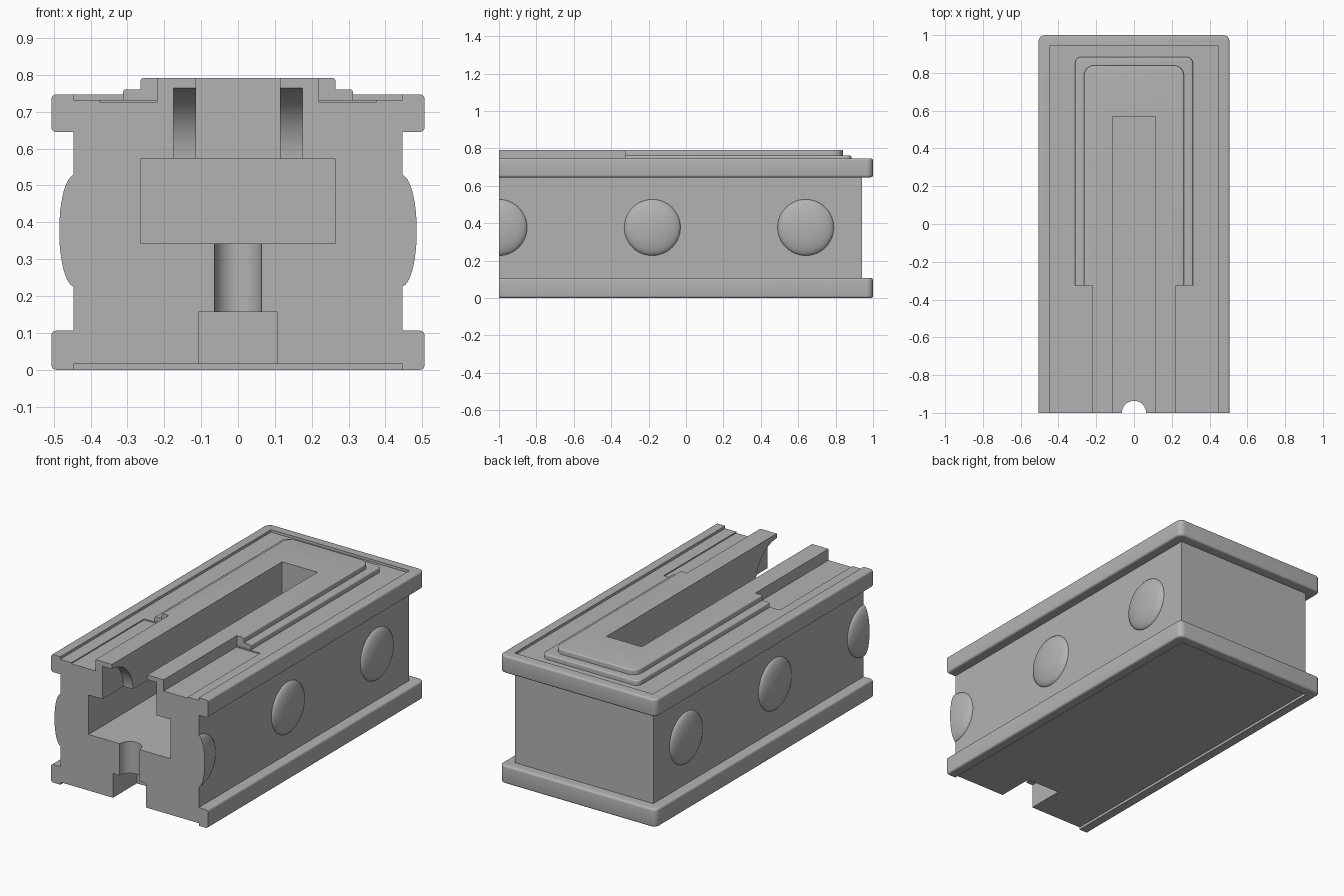
import bpy, bmesh, math
from mathutils import Matrix, Vector

old = bpy.data.objects.get("Cube")
if old:
    bpy.data.objects.remove(old, do_unlink=True)

grey = bpy.data.materials.new("plain grey")
grey.use_nodes = True
colour = (0.45, 0.45, 0.45, 1)
grey.diffuse_color = colour
grey.node_tree.nodes["Principled BSDF"].inputs["Base Color"].default_value = colour

CUT = -1.0      # plane of the sectioned front
OVER = -1.3     # parts start beyond it and are trimmed


def finish(bm, name):
    mesh = bpy.data.meshes.new(name)
    bm.to_mesh(mesh)
    bm.free()
    mesh.materials.append(grey)
    ob = bpy.data.objects.new(name, mesh)
    bpy.context.collection.objects.link(ob)
    return ob


def block(name, x0, x1, y0, y1, z0, z1, corner=0, top=0, bottom=0):
    """Box with rounded upright corners and rounded top or bottom edges."""
    bm = bmesh.new()
    bmesh.ops.create_cube(bm, size=1)
    bmesh.ops.scale(bm, vec=(x1 - x0, y1 - y0, z1 - z0), verts=bm.verts)
    bmesh.ops.translate(bm, vec=((x0 + x1) / 2, (y0 + y1) / 2, (z0 + z1) / 2), verts=bm.verts)
    if corner:
        upright = [e for e in bm.edges if abs(e.verts[0].co.z - e.verts[1].co.z) > 1e-4]
        bmesh.ops.bevel(bm, geom=upright, offset=corner, segments=6, profile=0.5, affect='EDGES')
    for z, size in ((z1, top), (z0, bottom)):
        if size:
            ring = [e for e in bm.edges if all(abs(v.co.z - z) < 1e-5 for v in e.verts)]
            bmesh.ops.bevel(bm, geom=ring, offset=size, segments=4, profile=0.5, affect='EDGES')
    return finish(bm, name)


def cylinder(name, radius, depth, place, turn=Matrix()):
    bm = bmesh.new()
    bmesh.ops.create_cone(bm, cap_ends=True, segments=64, radius1=radius, radius2=radius,
                          depth=depth, matrix=Matrix.Translation(place) @ turn)
    return finish(bm, name)


def combine(target, others, operation):
    bpy.context.view_layer.objects.active = target
    for other in others:
        mod = target.modifiers.new("join", 'BOOLEAN')
        mod.operation, mod.solver, mod.object = operation, 'EXACT', other
        bpy.ops.object.modifier_apply(modifier=mod.name)
        bpy.data.objects.remove(other, do_unlink=True)


def smooth(ob):
    bpy.ops.object.select_all(action='DESELECT')
    ob.select_set(True)
    bpy.context.view_layer.objects.active = ob
    bpy.ops.object.shade_smooth_by_angle(angle=math.radians(30))


# Main case with flanges, rims and the stepped top plate
case = block("case", -0.447, 0.447, OVER, 0.94, 0.05, 0.7)
top_flange = block("top_flange", -0.506, 0.506, OVER, 1, 0.645, 0.747, 0.035, 0.012, 0.012)
base_flange = block("base_flange", -0.506, 0.506, OVER, 1, 0, 0.106, 0.035, 0.012, 0.012)
combine(top_flange, [block("rim_cut", -0.447, 0.447, OVER - 1, 0.943, 0.732, 0.9)], 'DIFFERENCE')
combine(base_flange, [block("foot_cut", -0.447, 0.447, OVER - 1, 0.943, -0.1, 0.015)], 'DIFFERENCE')
combine(top_flange, [block("pocket_cut", -0.375, 0.375, OVER - 1, -0.33, 0.725, 0.9)], 'DIFFERENCE')
lower_step = block("lower_step", -0.312, 0.312, -0.6, 0.885, 0.70, 0.761, 0.035, 0.008)
upper_step = block("upper_step", -0.265, 0.265, -0.6, 0.84, 0.69, 0.791, 0.055, 0.008)
for step in (lower_step, upper_step):
    combine(step, [block("step_trim", -1, 1, -2, -0.325, 0, 1)], 'DIFFERENCE')
front_rail = block("front_rail", -0.22, 0.22, OVER, -0.2, 0.68, 0.791)
combine(case, [top_flange, base_flange, lower_step, upper_step, front_rail], 'UNION')

# Channel, undercut, bolt hole, bolt head recess and arched side notches
quarter = Matrix.Rotation(math.pi / 2, 4, 'Y')
combine(case, [
    block("channel", -0.114, 0.114, -2, 0.57, 0.45, 1),
    block("undercut", -0.265, 0.265, -2.1, 0.72, 0.342, 0.572),
    cylinder("bolt_hole", 0.064, 0.4, (0, CUT, 0.25)),
    block("bolt_recess", -0.107, 0.107, -1.9, -0.78, -0.1, 0.157),
    cylinder("notch", 0.194, 0.35, (0, CUT, 0.57), quarter),
    block("front_trim", -2, 2, -3, CUT, -1, 2),
], 'DIFFERENCE')
smooth(case)

# Domed buttons along both sides, the front pair halved by the section
for side, label in ((1, "left"), (-1, "right")):
    for y, where in ((CUT, "front"), (-0.18, "middle"), (0.64, "back")):
        bm = bmesh.new()
        bmesh.ops.create_uvsphere(bm, u_segments=48, v_segments=24, radius=1, matrix=quarter)
        bmesh.ops.scale(bm, vec=(0.041, 0.151, 0.151), verts=bm.verts)
        bmesh.ops.translate(bm, vec=(side * 0.444, y, 0.377), verts=bm.verts)
        planes = [(Vector((side * 0.44, 0, 0)), Vector((-side, 0, 0)))]
        if y == CUT:
            planes.append((Vector((0, CUT, 0)), Vector((0, -1, 0))))
        for point, normal in planes:
            cut = bmesh.ops.bisect_plane(bm, geom=bm.verts[:] + bm.edges[:] + bm.faces[:],
                                         plane_co=point, plane_no=normal, clear_outer=True)
            rim = [e for e in cut["geom_cut"] if isinstance(e, bmesh.types.BMEdge)]
            bmesh.ops.edgeloop_fill(bm, edges=rim)
        smooth(finish(bm, f"{label}_{where}_dome"))
